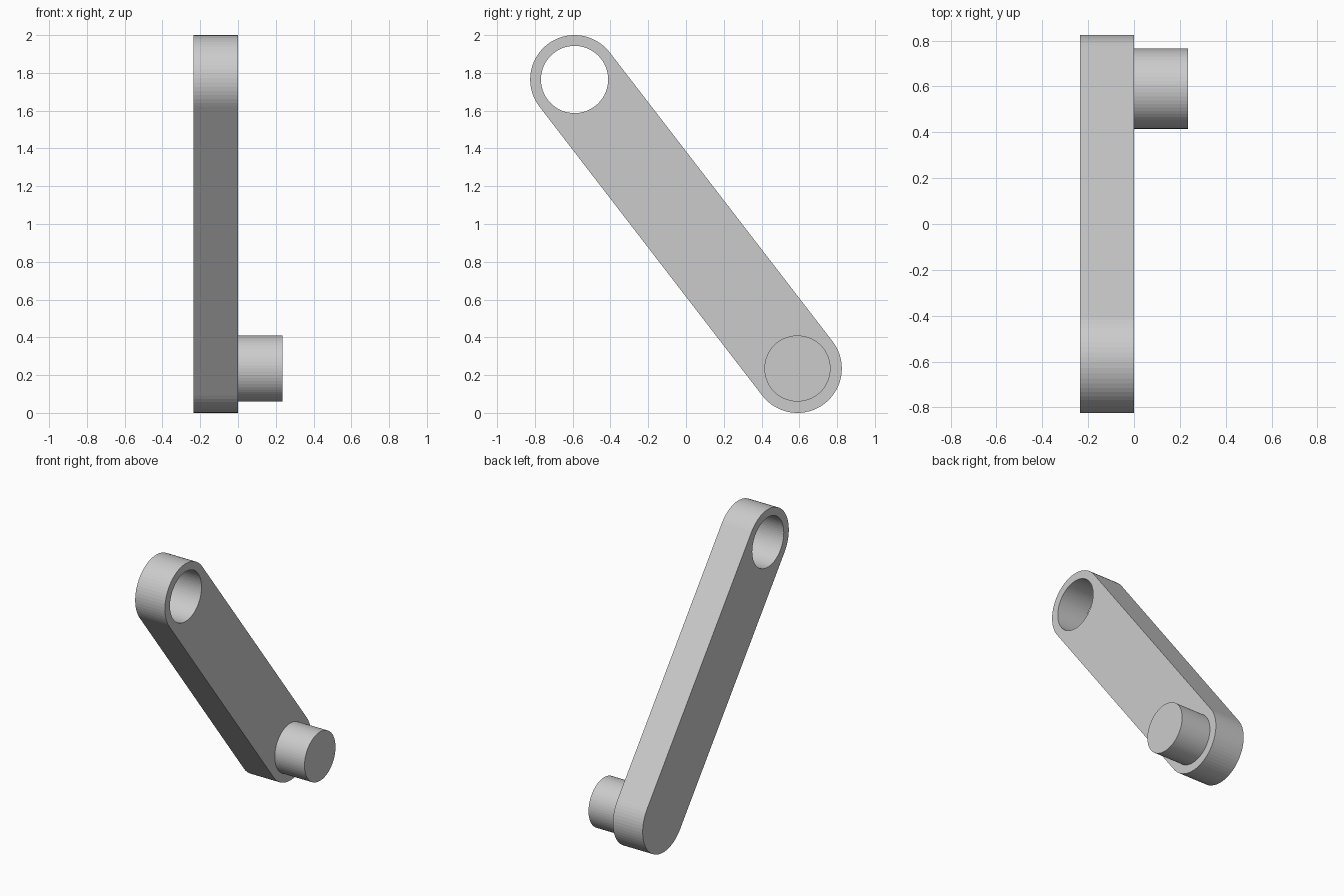
import bpy, bmesh
from math import sin, cos, pi, atan2
from mathutils import Vector

if "Cube" in bpy.data.objects:
    bpy.data.objects.remove(bpy.data.objects["Cube"])

SEG = 64
THICK = 0.235
R_OUT, R_HOLE, R_PIN = 0.235, 0.178, 0.175
TOP = (-0.59, 1.765)      # (y, z) of the hole
BOTTOM = (0.59, 0.235)    # (y, z) of the pin


def arc(center, radius, start, sweep, count):
    return [(center[0] + radius * cos(start + sweep * i / count),
             center[1] + radius * sin(start + sweep * i / count))
            for i in range(count + 1)]


def plate(name, loops, x0, x1):
    """Fill closed (y, z) loops (later loops are holes) and extrude along x."""
    bm = bmesh.new()
    edges = []
    for pts in loops:
        vs = [bm.verts.new((x0, y, z)) for y, z in pts]
        edges += [bm.edges.new((vs[i - 1], vs[i])) for i in range(len(vs))]
    bmesh.ops.triangle_fill(bm, edges=edges, use_beauty=True, normal=(1, 0, 0))
    ext = bmesh.ops.extrude_face_region(bm, geom=bm.faces[:], use_keep_orig=True)
    moved = [g for g in ext["geom"] if isinstance(g, bmesh.types.BMVert)]
    bmesh.ops.translate(bm, verts=moved, vec=Vector((x1 - x0, 0, 0)))
    bmesh.ops.recalc_face_normals(bm, faces=bm.faces[:])
    # merge the flat cap triangles
    bmesh.ops.dissolve_limit(bm, angle_limit=0.002, verts=bm.verts[:], edges=bm.edges[:])
    mesh = bpy.data.meshes.new(name)
    bm.to_mesh(mesh)
    bm.free()
    obj = bpy.data.objects.new(name, mesh)
    bpy.context.collection.objects.link(obj)
    return obj


# Link arm: round-ended bar with a through hole at the top
axis = atan2(TOP[1] - BOTTOM[1], TOP[0] - BOTTOM[0])
outline = (arc(TOP, R_OUT, axis - pi / 2, pi, SEG // 2)
           + arc(BOTTOM, R_OUT, axis + pi / 2, pi, SEG // 2))
hole = arc(TOP, R_HOLE, 0, 2 * pi, SEG)[:-1]
plate("link_arm", [outline, hole], -THICK, 0)

# Pin: stub cylinder on the lower end
plate("pin", [arc(BOTTOM, R_PIN, 0, 2 * pi, SEG)[:-1]], 0, THICK)
